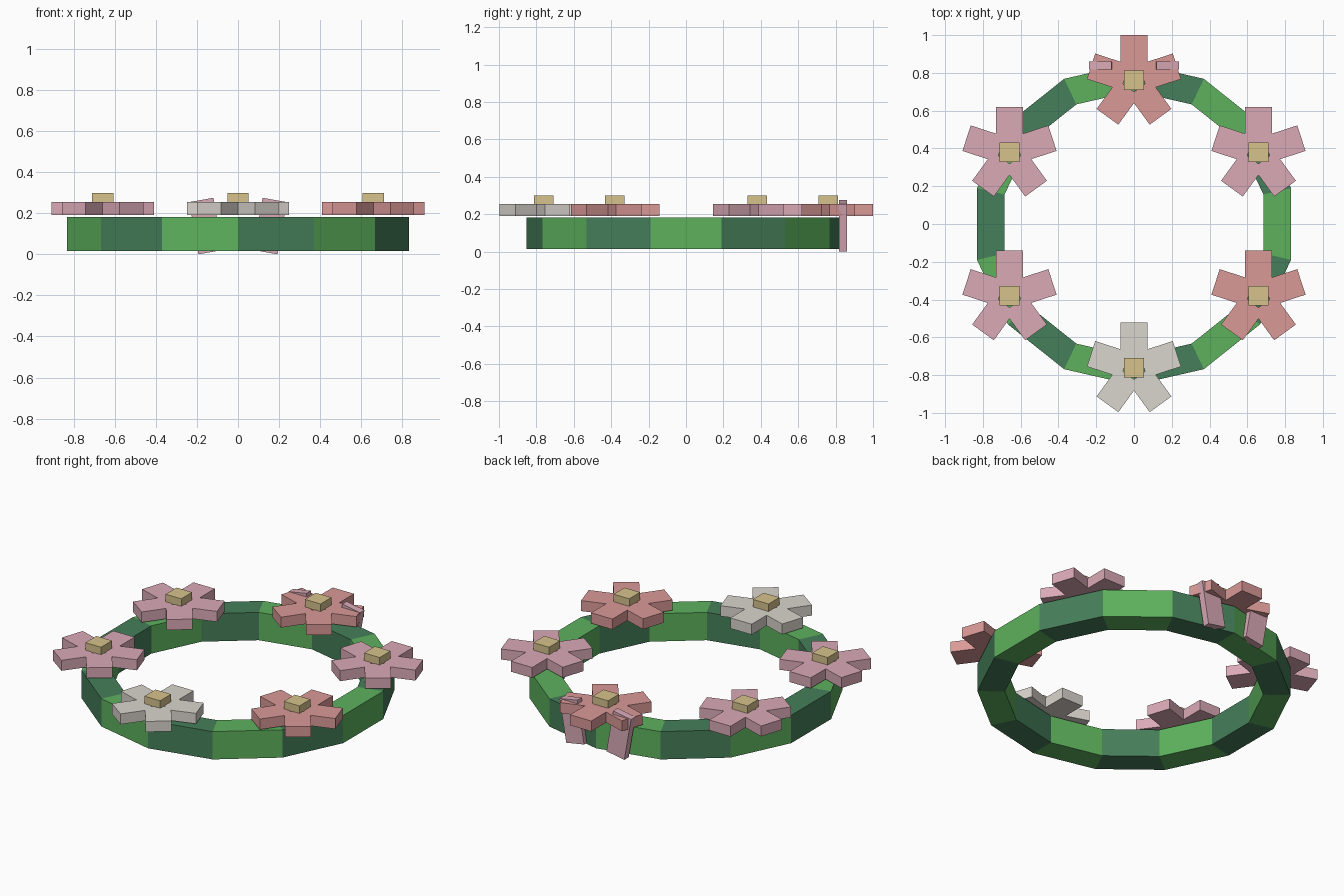
import bpy
import bmesh
from math import sin, cos, pi, radians
from mathutils import Matrix, Vector

cube = bpy.data.objects.get("Cube")
if cube:
    bpy.data.objects.remove(cube, do_unlink=True)


def make_material(name, rgb):
    mat = bpy.data.materials.new(name)
    mat.use_nodes = True
    mat.diffuse_color = (*rgb, 1)
    mat.node_tree.nodes["Principled BSDF"].inputs["Base Color"].default_value = (*rgb, 1)
    return mat


light_green = make_material("light green", (0.11, 0.44, 0.11))
dark_green = make_material("dark green", (0.06, 0.21, 0.10))
pink = make_material("pink", (0.70, 0.40, 0.47))
coral = make_material("coral", (0.70, 0.32, 0.31))
cream = make_material("off white", (0.70, 0.66, 0.61))
yellow = make_material("pale yellow", (0.67, 0.54, 0.26))


def finish(name, bm, *mats):
    bmesh.ops.recalc_face_normals(bm, faces=bm.faces[:])
    mesh = bpy.data.meshes.new(name)
    bm.to_mesh(mesh)
    bm.free()
    for mat in mats:
        mesh.materials.append(mat)
    obj = bpy.data.objects.new(name, mesh)
    bpy.context.collection.objects.link(obj)
    return obj


def box(name, centre, size, mat, tilt=0):
    bm = bmesh.new()
    place = (Matrix.Translation(centre) @ Matrix.Rotation(tilt, 4, "Y")
             @ Matrix.Diagonal((*size, 1)))
    bmesh.ops.create_cube(bm, size=1, matrix=place)
    return finish(name, bm, mat)


def polar(r, a, z=0):
    return Vector((r * cos(a), r * sin(a), z))


def extrude_up(bm, height):
    result = bmesh.ops.extrude_face_region(bm, geom=bm.faces[:])
    verts = [g for g in result["geom"] if isinstance(g, bmesh.types.BMVert)]
    bmesh.ops.translate(bm, verts=verts, vec=(0, 0, height))


# Wreath band: straight segments in alternating greens
SEGMENTS = 14
OUTER, INNER = 0.853, 0.703
BOTTOM, TOP = 0.015, 0.182
step = 2 * pi / SEGMENTS
bm = bmesh.new()
for i in range(SEGMENTS):
    a = -pi / 2 + i * step
    loops = []
    for angle in (a, a + step):
        loops.append([bm.verts.new(polar(r, angle, z)) for r, z in
                      ((OUTER, BOTTOM), (OUTER, TOP), (INNER, TOP), (INNER, BOTTOM))])
    for k in range(4):
        n = (k + 1) % 4
        face = bm.faces.new((loops[0][k], loops[0][n], loops[1][n], loops[1][k]))
        face.material_index = (i + 1) % 2
bmesh.ops.remove_doubles(bm, verts=bm.verts[:], dist=0.0005)
finish("wreath_band", bm, light_green, dark_green)


# Flowers: five square petals around a small open middle, with a raised block
def flower(name, centre, mat):
    half, reach, hole = 0.071, 0.239, 0.05
    turn = pi / 5
    bm = bmesh.new()
    for k in range(5):
        a = pi / 2 + k * 2 * turn
        along, side = polar(1, a), polar(1, a + pi / 2)
        points = [polar(hole / cos(turn), a - turn), polar(half / sin(turn), a - turn),
                  along * reach - side * half, along * reach + side * half,
                  polar(half / sin(turn), a + turn), polar(hole / cos(turn), a + turn)]
        bm.faces.new([bm.verts.new(p + centre) for p in points])
    bmesh.ops.remove_doubles(bm, verts=bm.verts[:], dist=0.0005)
    extrude_up(bm, 0.063)
    finish(name + "_petals", bm, mat)
    box(name + "_centre", centre + Vector((0, 0, 0.084)), (0.104, 0.104, 0.048), yellow)


colours = {"left_back": (30, pink), "back": (90, coral), "right_back": (150, pink),
           "right_front": (210, pink), "front": (270, cream), "left_front": (330, coral)}
for place, (degrees, mat) in colours.items():
    flower(place + "_flower", polar(0.761, radians(degrees), 0.191), mat)

# Ribbon tails hanging behind the back flower, splayed apart at the top
for side, name in ((1, "left_ribbon"), (-1, "right_ribbon")):
    box(name, (side * 0.156, 0.84, 0.1375), (0.12, 0.042, 0.258), pink, side * radians(10))
